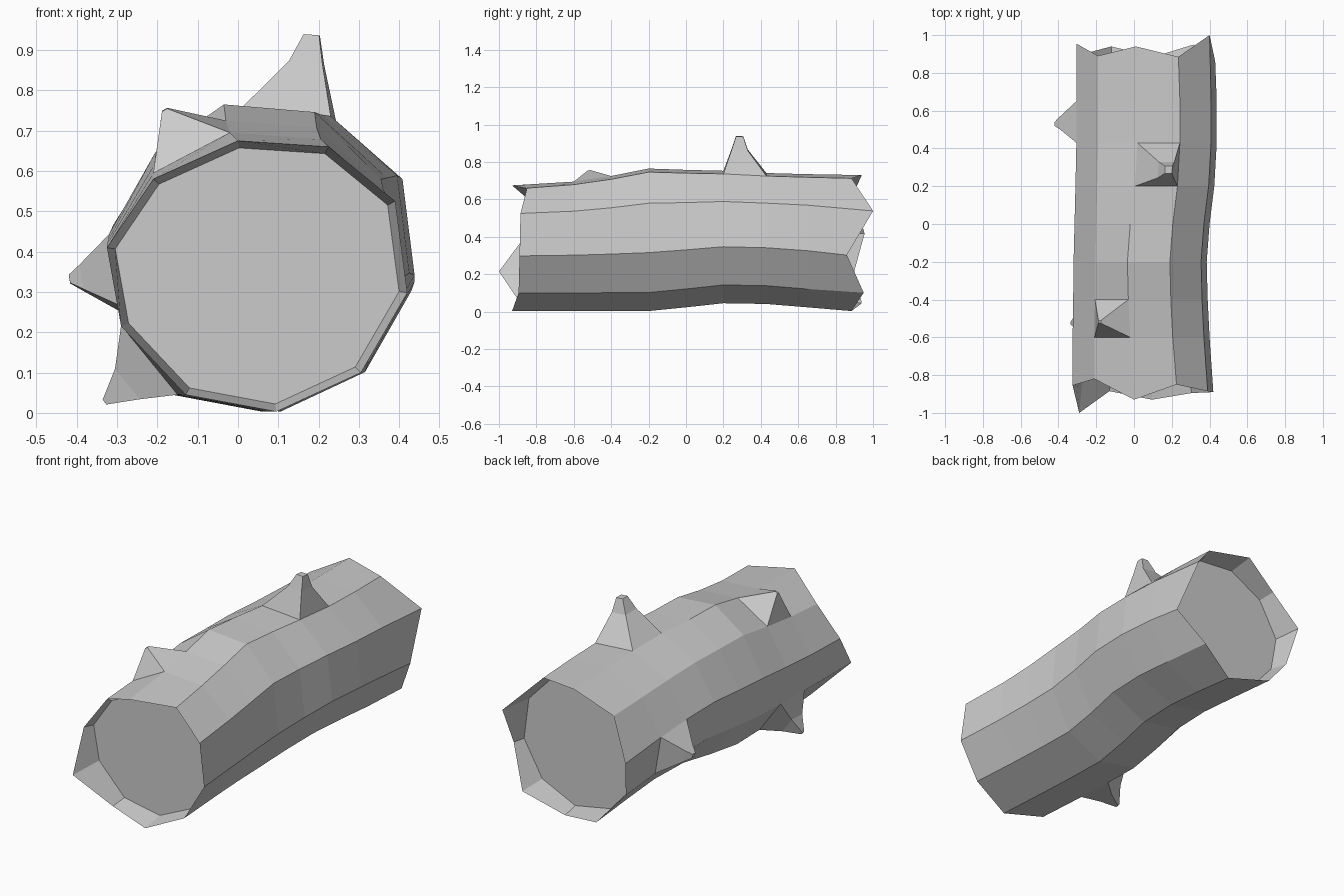
import bpy, bmesh
from mathutils import Vector

if "Cube" in bpy.data.objects:
    bpy.data.objects.remove(bpy.data.objects["Cube"])

# Ten-sided cross-section (x, z), clockwise seen from the front
PROFILE = [(0, .675), (.225, .66), (.39, .525), (.42, .298), (.305, .10),
           (.095, .003), (-.13, .045), (-.29, .215), (-.325, .41), (-.21, .58)]
# Jagged ends, one y per side
FRONT_Y = [-.93, -.85, -.885, -.89, -.895, -.93, -.885, -1.0, -.855, -.82]
BACK_Y = [.94, .885, 1.0, .86, .95, .885, .94, .90, .955, .89]
STATIONS = [None, -.6, -.4, -.2, 0, .2, .43, .65, None]
# Bend of the trunk per station: top lift, bottom lift, right shift, left shift
TOP = [0, .02, .05, .09, .083, .078, .066, .06, .055]
BOTTOM = [0, 0, 0, 0, .02, .042, .038, .02, 0]
RIGHT = [0, -.02, -.03, -.035, -.02, .005, .018, .018, .01]
LEFT = [0, 0, .003, .005, .01, .015, .02, .02, .02]
N = len(PROFILE)
CENTRE = Vector((.045, 0, .34))

bm = bmesh.new()


def ring(k):
    verts = []
    for i, (x, z) in enumerate(PROFILE):
        y = STATIONS[k]
        if y is None:
            y = FRONT_Y[i] if k == 0 else BACK_Y[i]
        w = (z / .675) ** 2
        if k == 8 and i in (2, 3, 7, 8):
            w *= .4
        dx = RIGHT[k] if x > -.15 else LEFT[k]
        verts.append(bm.verts.new((x + dx, y, z + TOP[k] * w + BOTTOM[k] * (1 - w))))
    return verts


def bridge(a, b):
    return [bm.faces.new((a[i], a[(i + 1) % N], b[(i + 1) % N], b[i])) for i in range(N)]


def sunk_cap(outer, y):
    mid = sum((v.co for v in outer), Vector()) / N
    inner = []
    for v in outer:
        c = mid + (v.co - mid) * .945
        inner.append(bm.verts.new((c.x, y, c.z)))
    bridge(outer, inner)
    bm.faces.new(inner)


def stub(face, *steps):
    """Extrude a bark face into a broken twig: steps are (centre, scale)."""
    base = face.calc_center_median()
    offsets = [v.co - base for v in face.verts]
    loop = list(face.verts)
    bm.faces.remove(face)
    for centre, scale in steps:
        new = [bm.verts.new(Vector(centre) + o * scale) for o in offsets]
        for i in range(4):
            j = (i + 1) % 4
            bm.faces.new((loop[i], loop[j], new[j], new[i]))
        loop = new
    bm.faces.new(loop)


# Bark and sunken end caps
rings = [ring(k) for k in range(len(STATIONS))]
bark = [bridge(a, b) for a, b in zip(rings, rings[1:])]
sunk_cap(rings[0], -.80)
sunk_cap(rings[-1], .80)

# Twig stubs: tall top, small top, left side, lower left
stub(bark[5][0], ((.17, .287, .867), .37), ((.183, .287, .937), .17))
stub(bark[1][9], ((-.182, -.518, .752), .07))
stub(bark[6][7], ((-.388, .535, .335), .3), ((-.418, .53, .332), .1))
stub(bark[1][6], ((-.275, -.515, .072), .44), ((-.331, -.525, .027), .07))

bmesh.ops.recalc_face_normals(bm, faces=bm.faces)
mesh = bpy.data.meshes.new("log")
bm.to_mesh(mesh)
bm.free()
log = bpy.data.objects.new("log", mesh)
bpy.context.collection.objects.link(log)
